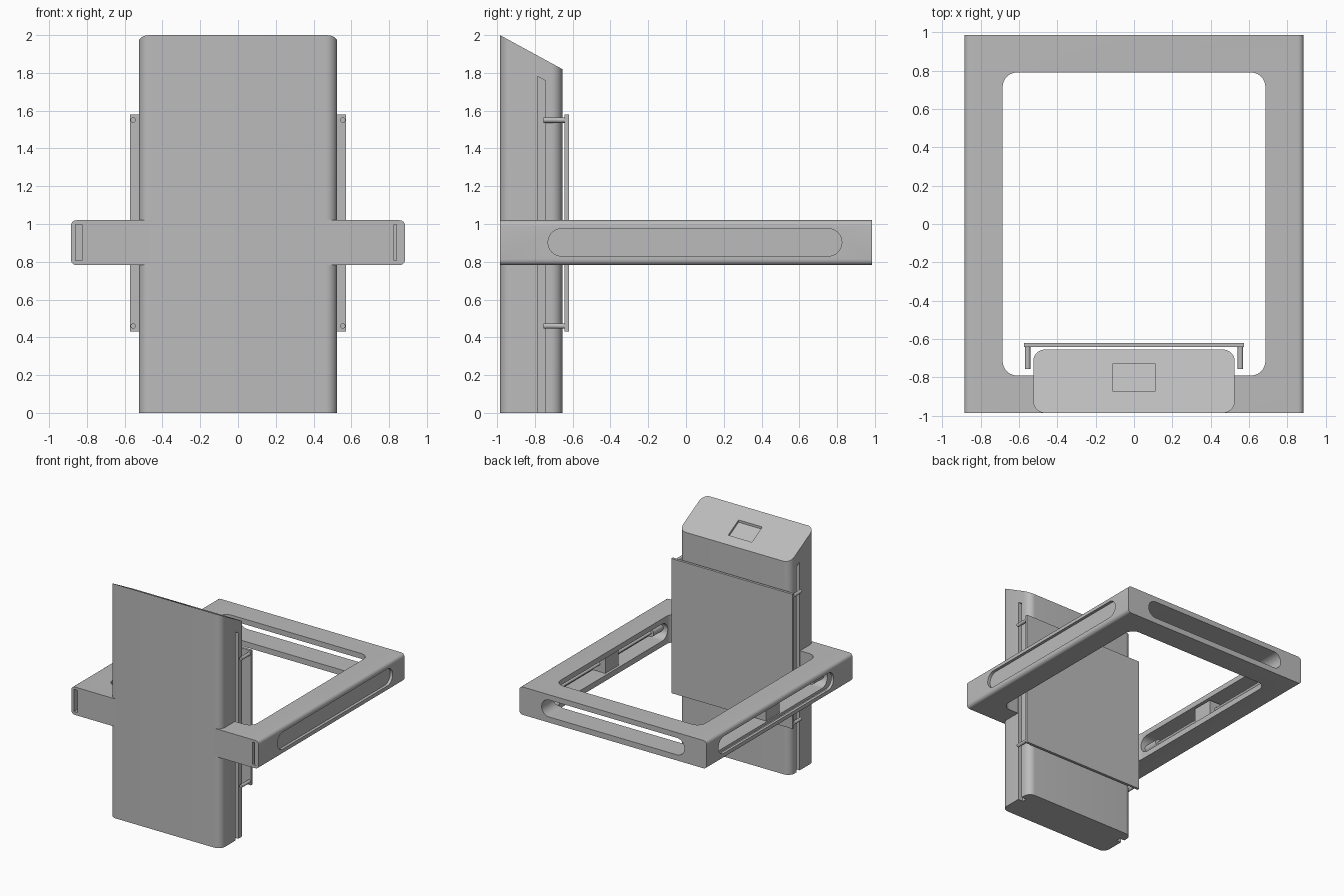
import bpy, bmesh, math
from mathutils import Vector

if "Cube" in bpy.data.objects:
    bpy.data.objects.remove(bpy.data.objects["Cube"])

grey = bpy.data.materials.new("plain_grey")
grey.diffuse_color = (0.5, 0.5, 0.5, 1)
grey.use_nodes = True
grey.node_tree.nodes["Principled BSDF"].inputs["Base Color"].default_value = grey.diffuse_color

MAP = {'x': lambda a, b, h: (h, a, b),
       'y': lambda a, b, h: (a, h, b),
       'z': lambda a, b, h: (a, b, h)}


def slope(y):
    """Height of the slanted tower top at depth y."""
    return 2.0 - (y + 0.985) * 0.545


def rounded(a0, a1, b0, b1, r=0.0, seg=10):
    """Outline of a rectangle with rounded corners."""
    if r == 0:
        return [(a0, b0), (a1, b0), (a1, b1), (a0, b1)]
    pts = []
    corners = [(a1 - r, b1 - r), (a0 + r, b1 - r), (a0 + r, b0 + r), (a1 - r, b0 + r)]
    for k, (ca, cb) in enumerate(corners):
        for i in range(seg + 1):
            t = math.pi / 2 * (k + i / seg)
            pts.append((ca + r * math.cos(t), cb + r * math.sin(t)))
    return pts


def prism(name, outline, axis, lo, hi, shape=None):
    """Extrude an outline along an axis; shape may move the points."""
    bm = bmesh.new()
    n = len(outline)
    rings = []
    for h in (lo, hi):
        ring = []
        for a, b in outline:
            co = Vector(MAP[axis](a, b, h))
            if shape:
                co = shape(co)
            ring.append(bm.verts.new(co))
        rings.append(ring)
    bm.faces.new(rings[0])
    bm.faces.new(rings[1])
    for i in range(n):
        j = (i + 1) % n
        bm.faces.new((rings[0][i], rings[0][j], rings[1][j], rings[1][i]))
    bmesh.ops.recalc_face_normals(bm, faces=bm.faces)
    me = bpy.data.meshes.new(name)
    bm.to_mesh(me)
    bm.free()
    me.materials.append(grey)
    ob = bpy.data.objects.new(name, me)
    bpy.context.collection.objects.link(ob)
    return ob


def activate(ob):
    bpy.ops.object.select_all(action='DESELECT')
    ob.select_set(True)
    bpy.context.view_layer.objects.active = ob


def cut(ob, cutter):
    cutter.hide_render = True
    mod = ob.modifiers.new("cut", 'BOOLEAN')
    mod.operation = 'DIFFERENCE'
    mod.solver = 'EXACT'
    mod.object = cutter
    activate(ob)
    bpy.ops.object.modifier_apply(modifier=mod.name)
    bpy.data.objects.remove(cutter)


def side_range(s, a, b):
    return sorted((s * a, s * b))


# Tower with slanted top
tower = prism("tower", rounded(-0.525, 0.525, -0.985, -0.655, 0.06), 'z', 0, 2,
              lambda c: Vector((c.x, c.y, slope(c.y) if c.z > 1 else 0)))

# Guide grooves down both sides of the tower
for s in (-1, 1):
    x0, x1 = side_range(s, 0.48, 0.6)
    cut(tower, prism("groove_cutter", rounded(x0, x1, -0.785, -0.745), 'z', -0.1, 1.78,
        lambda c: Vector((c.x, c.y, slope(c.y) - 0.11 if c.z > 1 else c.z))))

# Screen recess in the slanted top
cut(tower, prism("screen_cutter", rounded(-0.112, 0.112, -0.87, -0.73), 'z', 0, 1,
    lambda c: Vector((c.x, c.y, slope(c.y) + (0.1 if c.z > 0.5 else -0.02)))))

# Horizontal frame with rounded long edges
frame = prism("frame", rounded(-0.885, 0.885, 0.782, 1.02, 0.03, 6), 'y', -0.985, 0.985)
cut(frame, prism("opening_cutter", rounded(-0.685, 0.685, -0.79, 0.79, 0.075), 'z', 0.5, 1.5))

# Long slots through the back bar and both side bars
cut(frame, prism("back_slot_cutter", rounded(-0.675, 0.675, 0.83, 0.975, 0.072), 'y', 0.7, 1.2))
for s in (-1, 1):
    x0, x1 = side_range(s, 0.6, 1.0)
    cut(frame, prism("side_slot_cutter", rounded(-0.73, 0.825, 0.83, 0.975, 0.072), 'x', x0, x1))
    # Narrow front slot that takes the sliding cover
    x0, x1 = side_range(s, 0.826, 0.861)
    cut(frame, prism("cover_slot_cutter", rounded(x0, x1, 0.808, 0.998), 'y', -1.2, 0.87))

parts = [tower, frame]

# Sliding cover fitted in the right side bar
parts.append(prism("side_cover", rounded(0.84, 0.861, 0.808, 0.998), 'y', -0.98, 0.87))

# Drive parts inside both side bars
for s, side in ((-1, "left"), (1, "right")):
    x0, x1 = side_range(s, 0.70, 0.82)
    parts.append(prism(side + "_carriage", rounded(-0.09, 0.09, 0.835, 0.965), 'x', x0, x1))
    x = s * 0.76
    parts.append(prism(side + "_rod", rounded(x - 0.012, x + 0.012, 0.89, 0.914, 0.0119, 4),
                       'y', -0.73, 0.82))
    parts.append(prism(side + "_motor", rounded(x - 0.035, x + 0.035, 0.867, 0.937, 0.0349, 6),
                       'y', -0.73, -0.6))

# Sliding plate behind the tower with its pins
parts.append(prism("sliding_plate", rounded(-0.573, 0.573, -0.642, -0.62), 'z', 0.43, 1.58))
for s, side in ((-1, "left"), (1, "right")):
    for z, level in ((0.46, "lower"), (1.55, "upper")):
        x = s * 0.555
        parts.append(prism(side + "_" + level + "_pin",
                           rounded(x - 0.014, x + 0.014, z - 0.014, z + 0.014, 0.0139, 5),
                           'y', -0.755, -0.635))

# Smooth the rounded surfaces, keep edges crisp
for ob in parts:
    activate(ob)
    bpy.ops.object.shade_smooth_by_angle(angle=math.radians(30))
